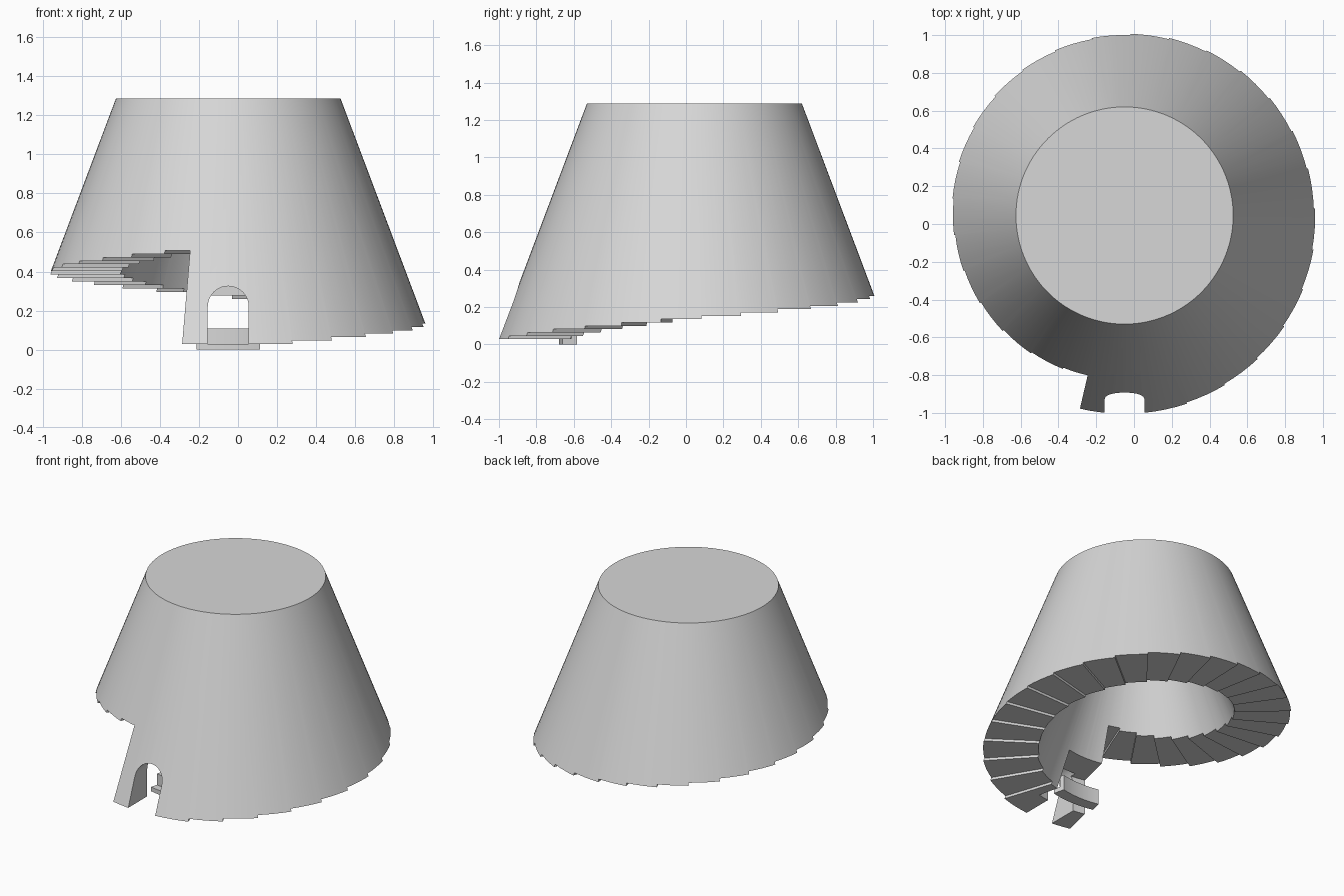
import bpy, bmesh, math

if "Cube" in bpy.data.objects:
    bpy.data.objects.remove(bpy.data.objects["Cube"])

CX, CY = -0.05, 0.045           # tower axis
TOP_Z, TOP_R, SLOPE = 1.287, 0.575, 0.377
INNER_BASE, INNER_SLOPE, CEILING = 0.71, 0.40, 1.12   # tapered hollow
START, FIRST, STEP = -13.0, 18.3, 12.3   # degrees, measured from the front
BASE_Z, RISE, RISERS = 0.028, 0.0178, 27
SILL_R = 0.645

stone = bpy.data.materials.new("grey_stone")
stone.diffuse_color = (0.68, 0.68, 0.68, 1)
stone.use_nodes = True
stone.node_tree.nodes["Principled BSDF"].inputs["Base Color"].default_value = stone.diffuse_color


def outer_r(z):
    return TOP_R + (TOP_Z - z) * SLOPE


def inner_r(z):
    return INNER_BASE - z * INNER_SLOPE


def polar(r, deg, z):
    a = math.radians(deg)
    return (CX + r * math.sin(a), CY - r * math.cos(a), z)


def finish(bm, name):
    bmesh.ops.recalc_face_normals(bm, faces=bm.faces)
    me = bpy.data.meshes.new(name)
    bm.to_mesh(me)
    bm.free()
    ob = bpy.data.objects.new(name, me)
    bpy.context.collection.objects.link(ob)
    me.materials.append(stone)
    return ob


def arc_block(name, r0, r1, z0, z1, a0, a1, n=10):
    """Closed curved block between two radii, heights and angles."""
    bm = bmesh.new()
    rings = []
    for i in range(n + 1):
        a = a0 + (a1 - a0) * i / n
        rings.append([bm.verts.new(polar(r, a, z)) for r, z in
                      ((r0, z0), (r1, z0), (r1, z1), (r0, z1))])
    for p, q in zip(rings, rings[1:]):
        for k in range(4):
            m = (k + 1) % 4
            bm.faces.new((p[k], p[m], q[m], q[k]))
    bm.faces.new(rings[0])
    bm.faces.new(rings[-1])
    return finish(bm, name)


def tower():
    """Tapered shell whose underside climbs in a spiral of steps."""
    edges = [START] + [FIRST + STEP * k for k in range(RISERS)] + [START + 360]
    cols, floors = [], []       # column angles, floor height after each column
    for k, (a, b) in enumerate(zip(edges, edges[1:])):
        n = max(4, round((b - a) / 3.1))
        for i in range(n):
            cols.append(a + (b - a) * i / n)
            floors.append(BASE_Z + RISE * k)
    bm = bmesh.new()
    cache = {}

    def v(kind, i, z):
        key = (kind, i, round(z, 5))
        if key not in cache:
            r = outer_r(z) if kind == "out" else inner_r(z)
            cache[key] = bm.verts.new(polar(r, cols[i], z))
        return cache[key]

    n = len(cols)
    for i in range(n):
        j, z, zn = (i + 1) % n, floors[i], floors[(i + 1) % n]
        zp = floors[i - 1]
        for kind, zt in (("out", TOP_Z), ("in", CEILING)):
            loop = [v(kind, i, z), v(kind, j, z)]
            if zn > z:                      # next floor is higher
                loop.append(v(kind, j, zn))
            loop += [v(kind, j, zt), v(kind, i, zt)]
            if zp > z:                      # start of the spiral
                loop.append(v(kind, i, zp))
            bm.faces.new(loop)
        bm.faces.new((v("out", i, z), v("out", j, z), v("in", j, z), v("in", i, z)))
        if abs(zn - z) > 1e-6:              # riser
            bm.faces.new((v("out", j, z), v("out", j, zn), v("in", j, zn), v("in", j, z)))
    bm.faces.new([v("out", i, TOP_Z) for i in range(n)])
    bm.faces.new([v("in", i, CEILING) for i in range(n)])
    return finish(bm, "spiral_tower")


def arch_cutter():
    """Round-headed doorway running front to back."""
    w, spring = 0.105, 0.22
    prof = [(-w, -0.1), (w, -0.1)]
    prof += [(w * math.cos(math.pi * i / 20), spring + w * math.sin(math.pi * i / 20))
             for i in range(21)]
    bm = bmesh.new()
    f = bm.faces.new([bm.verts.new((CX + x, -1.15, z)) for x, z in prof])
    ext = bmesh.ops.extrude_face_region(bm, geom=[f])
    bmesh.ops.translate(bm, vec=(0, 0.40, 0),
                        verts=[g for g in ext["geom"] if isinstance(g, bmesh.types.BMVert)])
    return finish(bm, "door_cutter")


def cut(ob, cutter):
    mod = ob.modifiers.new("cut", 'BOOLEAN')
    mod.operation, mod.solver, mod.object = 'DIFFERENCE', 'EXACT', cutter
    bpy.context.view_layer.objects.active = ob
    bpy.ops.object.modifier_apply(modifier=mod.name)
    bpy.data.objects.remove(cutter)


body = tower()
# Recess behind the door, then the arched doorway
cut(body, arc_block("recess_cutter", 0.5, 0.84, -0.1, 0.277, START - 1, -START))
cut(body, arch_cutter())

# Curved double threshold inside the doorway
lower = arc_block("threshold_step", SILL_R, 0.725, 0.0, 0.03, START, -START)
upper = arc_block("threshold_curb", SILL_R, 0.675, 0.03, 0.108, START, -START)

bpy.ops.object.select_all(action='DESELECT')
for ob in (body, lower, upper):
    ob.select_set(True)
bpy.context.view_layer.objects.active = body
bpy.ops.object.shade_smooth_by_angle(angle=math.radians(25))
